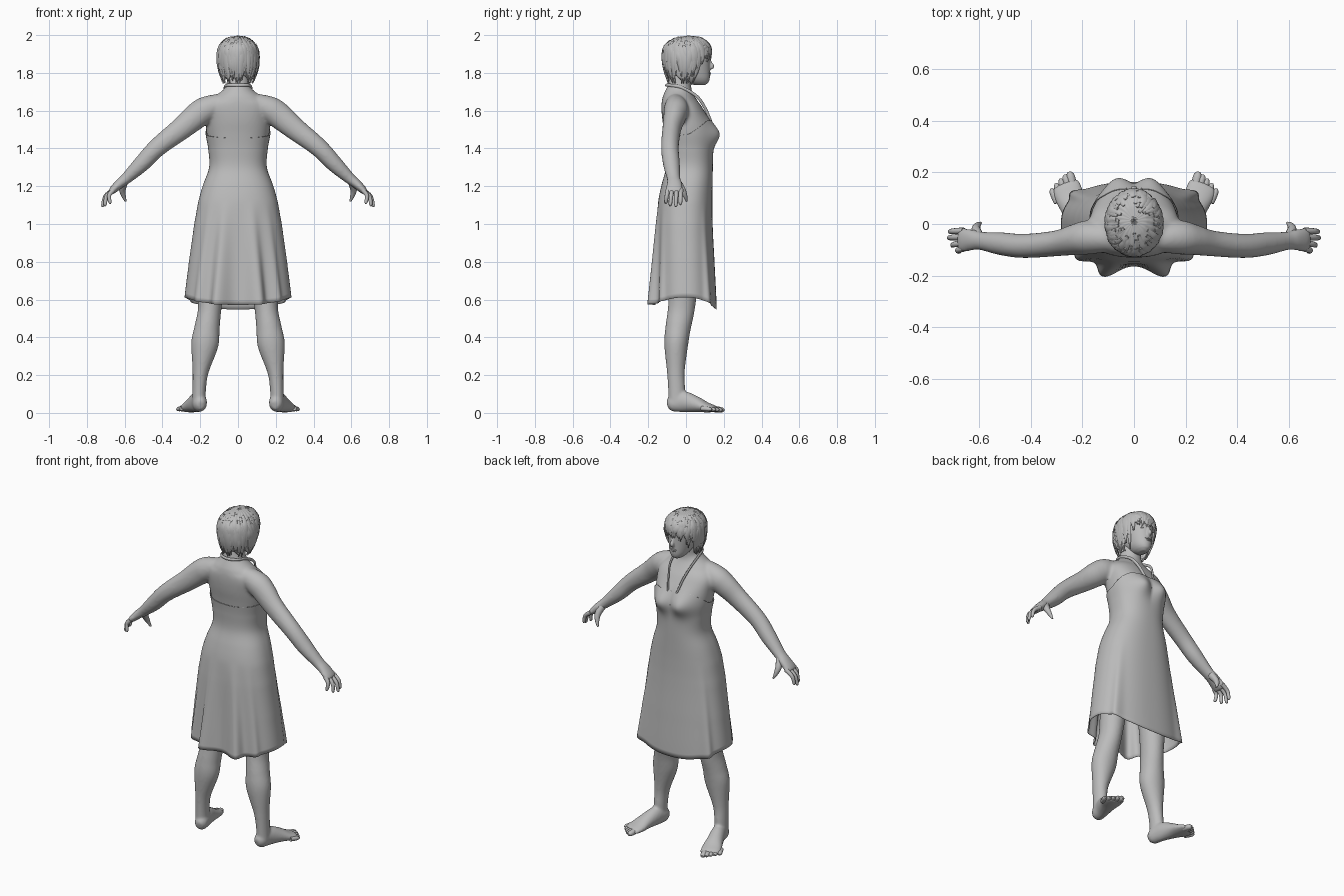
import bpy, bmesh, math, random
from mathutils import Vector
from math import sin, cos, pi, exp

if "Cube" in bpy.data.objects:
    bpy.data.objects.remove(bpy.data.objects["Cube"])
random.seed(4)

grey = bpy.data.materials.new("plain grey")
grey.use_nodes = True
grey.diffuse_color = (0.5, 0.5, 0.5, 1)
grey.node_tree.nodes["Principled BSDF"].inputs["Base Color"].default_value = (0.5, 0.5, 0.5, 1)


def finish(name, bm, mirror=False, thick=0, angle=50):
    bmesh.ops.recalc_face_normals(bm, faces=bm.faces)
    mesh = bpy.data.meshes.new(name)
    bm.to_mesh(mesh)
    bm.free()
    mesh.materials.append(grey)
    ob = bpy.data.objects.new(name, mesh)
    bpy.context.collection.objects.link(ob)
    bpy.ops.object.select_all(action='DESELECT')
    ob.select_set(True)
    bpy.context.view_layer.objects.active = ob
    bpy.ops.object.shade_smooth_by_angle(angle=math.radians(angle))
    if thick:
        ob.modifiers.new("thickness", 'SOLIDIFY').thickness = thick
    if mirror:
        ob.modifiers.new("mirror", 'MIRROR')
    return ob


def blend(ob, voxel, rounds):
    """Fuse overlapping limbs into one smooth skin."""
    fuse = ob.modifiers.new("fuse", 'REMESH')
    fuse.mode, fuse.voxel_size, fuse.use_smooth_shade = 'VOXEL', voxel, True
    soft = ob.modifiers.new("soften", 'SMOOTH')
    soft.factor, soft.iterations = 0.5, rounds


def skin_rings(bm, rings, caps):
    rows = [[bm.verts.new(p) for p in ring] for ring in rings]
    n = len(rows[0])
    for a, b in zip(rows, rows[1:]):
        for i in range(n):
            bm.faces.new((a[i], a[(i + 1) % n], b[(i + 1) % n], b[i]))
    if caps:
        bm.faces.new(rows[0])
        bm.faces.new(rows[-1])


def spline(pts, i, t):
    p0, p1, p2, p3 = [pts[min(max(k, 0), len(pts) - 1)] for k in (i - 1, i, i + 1, i + 2)]
    return [0.5 * (2 * b + (c - a) * t + (2 * a - 5 * b + 4 * c - d) * t * t
                   + (3 * b - a - 3 * c + d) * t ** 3) for a, b, c, d in zip(p0, p1, p2, p3)]


def tube(bm, pts, side=(0, 1, 0), n=16, steps=5):
    """Limb through points (x, y, z, radius along side, radius across)."""
    path = [spline(pts, i, k / steps) for i in range(len(pts) - 1) for k in range(steps)]
    path.append(list(pts[-1]))
    rings = []
    for i, p in enumerate(path):
        d = Vector(path[min(i + 1, len(path) - 1)][:3]) - Vector(path[max(i - 1, 0)][:3])
        d.normalize()
        u = Vector(side) - d * d.dot(Vector(side))
        u.normalize()
        v = d.cross(u)
        rings.append([Vector(p[:3]) + u * p[3] * cos(2 * pi * k / n) + v * p[4] * sin(2 * pi * k / n)
                      for k in range(n)])
    skin_rings(bm, rings, True)


def surface(table, th, z, off=0, power=1.0):
    """Point on a body whose rows are (z, half width, back y, front y)."""
    i = 0
    while i < len(table) - 2 and z > table[i + 1][0]:
        i += 1
    t = (z - table[i][0]) / (table[i + 1][0] - table[i][0])
    rx, yb, yf = spline(table, i, min(max(t, 0), 1))[1:]
    c, s = cos(th), sin(th)
    x = (rx + off) * math.copysign(abs(c) ** power, c)
    y = (yb + yf) / 2 + ((yf - yb) / 2 + off) * math.copysign(abs(s) ** power, s)
    return Vector((x, y, z))


def shell(bm, point, low, high, n=96, m=40, caps=False):
    rings = []
    for j in range(m + 1):
        f = sin(j / m * pi / 2)
        angles = [2 * pi * k / n for k in range(n)]
        rings.append([point(th, low(th) + (high(th) - low(th)) * f) for th in angles])
    skin_rings(bm, rings, caps)


# Torso and dress share one set of sections
body = [(0.54, .283, -.157, .157), (0.8, .254, -.152, .145), (1.0, .226, -.148, .135),
        (1.12, .204, -.141, .133), (1.2, .181, -.125, .134), (1.3, .147, -.10, .136),
        (1.4, .152, -.103, .137), (1.48, .166, -.113, .135), (1.55, .172, -.125, .122),
        (1.62, .174, -.13, .085), (1.67, .135, -.125, .05), (1.70, .09, -.112, .032),
        (1.73, .063, -.097, .028), (1.80, .058, -.085, .035)]
# Skirt corners: (angle in degrees, outward push)
pleats = [(-75, .3), (-49, .1), (42, .1)]


def torso_point(th, z, off=0):
    p = surface(body, th, z, off, 0.85 if z < 1.66 else 1)
    if p.y > 0:
        p.y += .044 * sin(th) * exp(-((abs(p.x) - .07) / .065) ** 2 - ((z - 1.475) / .06) ** 2)
    return p


def dress_point(th, z):
    p = torso_point(th, z, .006)
    flare = min(max((1.12 - z) / .55, 0), 1)
    around = math.degrees(math.atan2(sin(th), abs(cos(th))))
    k = 1 + flare * sum(amp * exp(-((around - a) / 8) ** 2) for a, amp in pleats)
    return Vector((p.x * k, p.y * k, z))


def neckline(th):
    s = sin(th)
    return 1.475 + (.02 * s if s < 0 else .072 * min(1, s * 1.25))


def hem(th):
    return .612 - (.04 if sin(th) < 0 else .065) * sin(th) ** 2


# Skin of the upper body: torso and arms fused together
bm = bmesh.new()
shell(bm, torso_point, lambda th: 1.15, lambda th: 1.8, caps=True)
arm = [(.04, -.06, 1.635, .045, .05), (.11, -.055, 1.628, .056, .06), (.175, -.052, 1.603, .066, .07),
       (.225, -.06, 1.568, .06, .069), (.30, -.075, 1.505, .05, .06), (.425, -.085, 1.407, .047, .05),
       (.51, -.077, 1.319, .045, .044), (.59, -.066, 1.243, .036, .031),
       (.625, -.062, 1.215, .041, .026), (.66, -.062, 1.182, .047, .021), (.678, -.062, 1.163, .042, .014)]
for side in (1, -1):
    tube(bm, [(side * x, y, z, a, b) for x, y, z, a, b in arm], n=24)
blend(finish("torso_and_arms", bm), .008, 8)

bm = bmesh.new()
shell(bm, dress_point, hem, neckline, n=180, m=56)
finish("dress", bm, thick=.003)

# Halter strap round the neck
bm = bmesh.new()
half = [(.03, .132, 1.54), (.047, .103, 1.61), (.066, .058, 1.675), (.071, -.02, 1.722), (.055, -.085, 1.735)]
loop = half + [(0, -.105, 1.735)] + [(-x, y, z) for x, y, z in reversed(half)]
tube(bm, [p + (.008, .005) for p in loop], side=(0, .3, 1), n=8)
finish("halter_strap", bm)

# Fingers and thumb
bm = bmesh.new()
for y, tip in ((-.026, (.718, -.03, 1.102)), (-.050, (.722, -.054, 1.092)),
               (-.074, (.708, -.084, 1.096)), (-.095, (.68, -.108, 1.108))):
    base, tip = Vector((.66, y, 1.18)), Vector(tip)
    mid = base.lerp(tip, .5) + Vector((.012, 0, .008))
    tube(bm, [(*base, .013, .014), (*mid, .011, .011), (*base.lerp(tip, .9), .009, .009),
              (*tip, .003, .003)], n=10)
tube(bm, [(.60, -.05, 1.225, .022, .02), (.612, -.022, 1.185, .018, .018),
          (.606, -.005, 1.15, .012, .012), (.594, .004, 1.12, .005, .005)], n=12)
finish("fingers", bm, mirror=True)

# Legs and feet fused together
bm = bmesh.new()
tube(bm, [(.115, -.01, .95, .085, .085), (.14, -.012, .7, .073, .076), (.15, -.025, .55, .062, .071),
          (.164, -.042, .45, .067, .067), (.176, -.052, .36, .072, .063), (.198, -.054, .22, .043, .047),
          (.205, -.05, .13, .036, .045), (.207, -.048, .05, .036, .045)], side=(1, 0, 0), n=24)
tube(bm, [(.196, -.098, .042, .018, .022), (.2, -.075, .048, .036, .043), (.21, -.02, .06, .04, .056),
          (.232, .05, .046, .047, .043), (.25, .105, .03, .057, .028), (.262, .14, .023, .057, .02),
          (.27, .158, .018, .047, .014)], side=(1, -.3, 0), n=24)
blend(finish("leg_and_foot", bm, mirror=True), .007, 6)

# Toes
bm = bmesh.new()
for i in range(5):
    f = i / 4
    tip = Vector((.25 + .071 * f, .202 - .065 * f ** 1.3, .014 + .004 * f))
    base = tip - Vector((.012 + .012 * f, .055, -.006))
    r = .017 - .004 * min(1, f * 2)
    tube(bm, [(*base, r, r), (*base.lerp(tip, .7), r, r * .9), (*tip, r * .4, r * .4)],
         side=(1, 0, 0), n=10)
finish("toes", bm, mirror=True)

# Head
skull = [(1.735, .018, .045, .10), (1.745, .034, .01, .117), (1.765, .05, -.02, .125),
         (1.79, .06, -.05, .127), (1.83, .069, -.08, .127), (1.87, .074, -.095, .127),
         (1.92, .073, -.095, .128), (1.955, .058, -.075, .105), (1.98, .02, -.02, .05)]
bm = bmesh.new()
shell(bm, lambda th, z: surface(skull, th, z, 0, .95), lambda th: 1.735, lambda th: 1.98,
      n=48, m=30, caps=True)
tube(bm, [(0, .118, 1.885, .008, .008), (0, .127, 1.855, .009, .01), (0, .138, 1.834, .013, .012),
          (0, .128, 1.822, .01, .006)], side=(1, 0, 0), n=12)
blend(finish("head", bm), .005, 3)


def blob(bm, at, size):
    made = bmesh.ops.create_uvsphere(bm, u_segments=16, v_segments=10, radius=1)["verts"]
    for v in made:
        v.co = Vector([a + c * s for a, c, s in zip(at, v.co, size)])


bm = bmesh.new()
blob(bm, (0, .122, 1.799), (.022, .01, .005))
blob(bm, (0, .12, 1.79), (.018, .01, .006))
finish("lips", bm)
bm = bmesh.new()
blob(bm, (.031, .109, 1.863), (.014, .009, .006))
finish("eye", bm, mirror=True)

# Hair cap with an open face, and flat ragged locks swept from an off-centre crown
mop = [(1.74, .075, -.09, .06), (1.78, .093, -.103, .088), (1.83, .104, -.118, .114),
       (1.88, .109, -.124, .129), (1.92, .105, -.121, .132), (1.95, .093, -.108, .123),
       (1.975, .072, -.08, .10), (1.99, .045, -.04, .07), (1.997, .005, .005, .02)]


def hair_edge(th):
    s = sin(th)
    if s < 0:
        return 1.775 + .012 * sin(9 * th)
    return 1.785 + .115 * min(max((s - .3) / .4, 0), 1) + .01 * sin(13 * th)


bm = bmesh.new()
shell(bm, lambda th, z: surface(mop, th, z, .002 * sin(23 * th + 20 * z)), hair_edge,
      lambda th: 1.997, n=120, m=30)
finish("hair", bm, thick=.008, angle=35)
bm = bmesh.new()
count = 90
for i in range(count):
    th = 2 * pi * i / count + random.uniform(-.05, .05)
    top = random.uniform(1.94, 1.993)
    end = max(hair_edge(th) - random.uniform(0, .035), 1.745)
    sweep = random.uniform(-.05, .05) + .06 * cos(th)
    pts = []
    for k, r in enumerate((.006, .015, .017, .012, .002)):
        z = top + (end - top) * (k / 4) ** 1.3
        p = surface(mop, th + sweep * k, z, random.uniform(-.002, .003))
        pts.append((*p, r, .004))
    tube(bm, pts, side=(-sin(th), cos(th), 0), n=6, steps=3)
finish("hair_locks", bm, angle=35)
